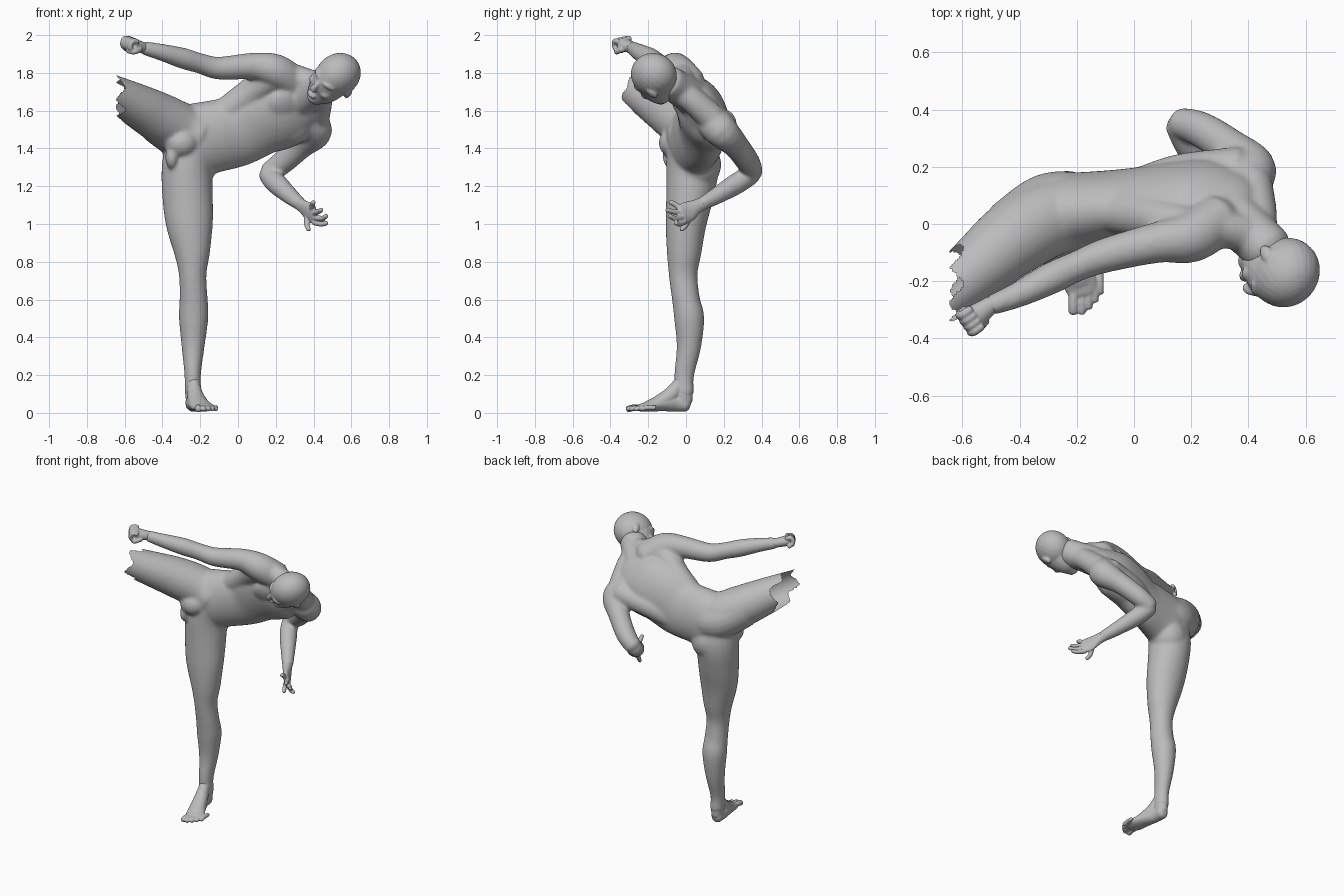
import bpy, bmesh, math
from mathutils import Vector, Matrix

cube = bpy.data.objects.get("Cube")
if cube:
    bpy.data.objects.remove(cube, do_unlink=True)

grey = bpy.data.materials.new("plain grey")
grey.use_nodes = True
grey.diffuse_color = (0.5, 0.5, 0.5, 1)
grey.node_tree.nodes["Principled BSDF"].inputs["Base Color"].default_value = (0.5, 0.5, 0.5, 1)


def spline(rows, steps=5):
    """Catmull-Rom through rows of (x, y, z, half width, half depth)."""
    r = [Vector(p if len(p) == 5 else (*p, p[3])) for p in rows]
    r = [2 * r[0] - r[1]] + r + [2 * r[-1] - r[-2]]
    out = []
    for i in range(1, len(r) - 2):
        p0, p1, p2, p3 = r[i - 1:i + 3]
        for k in range(steps):
            t = k / steps
            out.append(0.5 * (2 * p1 + (p2 - p0) * t + (2 * p0 - 5 * p1 + 4 * p2 - p3) * t * t
                              + (3 * p1 - p0 - 3 * p2 + p3) * t ** 3))
    return out + [r[-2]]


def limb(bm, rows, side=(1, 0, 0), side_end=None, n=20):
    """Loft ellipses along a path, with rounded closed ends."""
    pts = spline(rows)
    s0, s1 = Vector(side), Vector(side_end or side)
    pos = [Vector(p[:3]) for p in pts]
    last = len(pts) - 1
    frames = []
    for i, p in enumerate(pts):
        tan = (pos[min(i + 1, last)] - pos[max(i - 1, 0)]).normalized()
        frames.append((pos[i], tan, s0.lerp(s1, i / last), p[3], p[4]))
    c, tan, s, a, b = frames[0]
    head = (c - tan * 0.42 * min(a, b), tan, s, a * 0.7, b * 0.7)
    pole0 = c - tan * 0.6 * min(a, b)
    c, tan, s, a, b = frames[-1]
    tail = (c + tan * 0.42 * min(a, b), tan, s, a * 0.7, b * 0.7)
    pole1 = c + tan * 0.6 * min(a, b)
    rings = []
    for c, tan, s, a, b in [head] + frames + [tail]:
        u = (s - tan * s.dot(tan)).normalized()
        v = tan.cross(u)
        rings.append([bm.verts.new(c + u * a * math.cos(2 * math.pi * k / n)
                                   + v * b * math.sin(2 * math.pi * k / n)) for k in range(n)])
    for r, q in zip(rings, rings[1:]):
        for k in range(n):
            bm.faces.new((r[k], r[(k + 1) % n], q[(k + 1) % n], q[k]))
    first, end = bm.verts.new(pole0), bm.verts.new(pole1)
    for k in range(n):
        bm.faces.new((first, rings[0][(k + 1) % n], rings[0][k]))
        bm.faces.new((end, rings[-1][k], rings[-1][(k + 1) % n]))


def blob(bm, c, r, axes=None):
    """Ellipsoid with radii r along the given axes."""
    rot = Matrix(axes).transposed().to_4x4() if axes else Matrix()
    bmesh.ops.create_uvsphere(bm, u_segments=24, v_segments=16, radius=1,
                              matrix=Matrix.Translation(c) @ rot @ Matrix.Diagonal((*r, 1)))


def finish(bm, name, voxel, rounds):
    """Fuse the overlapping volumes into one smooth skin."""
    bmesh.ops.recalc_face_normals(bm, faces=bm.faces)
    me = bpy.data.meshes.new(name)
    bm.to_mesh(me)
    bm.free()
    ob = bpy.data.objects.new(name, me)
    bpy.context.collection.objects.link(ob)
    rm = ob.modifiers.new("fuse", 'REMESH')
    rm.mode, rm.voxel_size, rm.use_smooth_shade = 'VOXEL', voxel, True
    sm = ob.modifiers.new("soften", 'SMOOTH')
    sm.factor, sm.iterations = 0.5, rounds
    ev = ob.evaluated_get(bpy.context.evaluated_depsgraph_get())
    fused = bpy.data.meshes.new_from_object(ev)
    ob.modifiers.clear()
    ob.data = fused
    fused.name = name
    fused.materials.clear()
    fused.materials.append(grey)
    for p in fused.polygons:
        p.use_smooth = True
        p.material_index = 0
    return ob


# --- body: torso, standing leg, raised thigh, arms, neck ---
bm = bmesh.new()
limb(bm, [(-.32, .03, 1.43, .12, .1), (-.24, .04, 1.44, .19, .135), (-.12, .06, 1.465, .192, .125),
          (0, .08, 1.493, .19, .113), (.12, .085, 1.558, .2, .124), (.24, .085, 1.60, .207, .128),
          (.33, .07, 1.64, .165, .1), (.38, .045, 1.665, .09, .08)],
     (.4, 0, -.92), (.3, .52, -.8), n=32)
chest = [Vector((.26, -.85, -.46)).normalized(), Vector((.28, .52, -.81)).normalized()]
chest.append(chest[0].cross(chest[1]))
for c in ((.245, -.018, 1.63), (.29, .062, 1.50)):          # pectorals
    blob(bm, c, (.045, .095, .095), chest)
limb(bm, [(-.06, .04, 1.60, .075), (.05, .025, 1.68, .08), (.14, -.005, 1.75, .082), (.22, -.03, 1.79, .08)])
limb(bm, [(0, .12, 1.415, .07), (.14, .165, 1.48, .075), (.26, .185, 1.51, .075), (.37, .185, 1.53, .085)])
limb(bm, [(-.2, .065, 1.45, .118), (-.3, .05, 1.47, .128), (-.42, -.035, 1.55, .126)], (0, 0, 1))  # buttocks
blob(bm, (-.235, .062, 1.315), (.122, .125, .13))
blob(bm, (-.3, -.065, 1.43), (.09, .08, .08))               # groin
blob(bm, (-.35, -.075, 1.355), (.035, .05, .065))
limb(bm, [(-.25, .03, 1.42, .13, .13), (-.27, .035, 1.3, .134, .14), (-.267, .02, 1.15, .134, .126),
          (-.257, 0, 1.0, .125, .108), (-.243, -.01, .85, .096, .092), (-.24, -.015, .73, .073, .076),
          (-.235, 0, .6, .075, .074), (-.235, .017, .5, .078, .08), (-.238, .015, .35, .061, .065),
          (-.24, -.01, .2, .044, .053), (-.238, -.01, .1, .045, .052)], n=24)
limb(bm, [(-.2, .03, 1.46, .13), (-.3, .02, 1.505, .136), (-.42, -.05, 1.565, .133),
          (-.53, -.14, 1.625, .117), (-.64, -.23, 1.682, .1), (-.71, -.285, 1.715, .092)], (0, 0, 1), n=24)
limb(bm, [(.34, .12, 1.57, .09), (.41, .185, 1.495, .09), (.335, .265, 1.415, .069),
          (.235, .33, 1.325, .063), (.16, .355, 1.27, .054)])
limb(bm, [(.156, .352, 1.264, .051), (.203, .27, 1.215, .057), (.28, .155, 1.145, .045),
          (.33, .08, 1.105, .036)])
limb(bm, [(.30, .02, 1.74, .09), (.2, -.045, 1.81, .09), (.08, -.065, 1.835, .072), (-.1, -.11, 1.825, .061),
          (-.2, -.148, 1.85, .054), (-.29, -.19, 1.877, .056), (-.4, -.245, 1.908, .046),
          (-.5, -.285, 1.932, .036)], (0, 0, 1))
limb(bm, [(.30, .06, 1.65, .1), (.385, -.01, 1.70, .092), (.475, -.095, 1.755, .088)])
limb(bm, [(.42, -.045, 1.735, .07), (.34, -.02, 1.765, .068), (.23, -.01, 1.8, .07)])   # trapezius
limb(bm, [(.43, -.05, 1.715, .07), (.43, .04, 1.65, .07), (.41, .14, 1.56, .075)])
body = finish(bm, "body", .008, 20)

# raised thigh ends in a torn open rim
bm = bmesh.new()
bm.from_mesh(body.data)
torn = []
for v in bm.verts:
    ang = math.atan2(v.co.z - 1.68, v.co.y + .22)
    if v.co.x < -.625 + .022 * math.sin(5 * ang + .6):
        torn.append(v)
bmesh.ops.delete(bm, geom=torn, context='VERTS')
bm.to_mesh(body.data)
bm.free()

# --- head, laid out on forward, left and up directions ---
F = Vector((-.75, -.57, -.3)).normalized()
L = Vector((.5, -.4, -.75))
L = (L - F * L.dot(F)).normalized()
U = F.cross(L)
C = Vector((.53, -.17, 1.79))


def at(f, l, u):
    return C + F * f + L * l + U * u


def face(rows):
    return [(*at(*r[:3]), *r[3:]) for r in rows]


bm = bmesh.new()
blob(bm, C, (.126, .11, .122), (F, L, U))
limb(bm, face([(.02, 0, 0, .102, .108), (.045, 0, -.055, .097, .104), (.078, 0, -.108, .08, .08),
               (.118, 0, -.148, .043, .038)]), L)
limb(bm, face([(.122, 0, .0, .013, .015), (.15, 0, -.034, .016, .017), (.157, 0, -.052, .022, .017)]), L)
limb(bm, face([(.144, -.022, -.098, .011), (.152, 0, -.096, .014), (.144, .022, -.098, .011)]), U)   # mouth
for s in (-1, 1):
    limb(bm, face([(.119, s * .018, .012, .014), (.114, s * .045, .016, .014), (.094, s * .07, .01, .012)]), U)
    blob(bm, at(.1, s * .048, -.052), (.034, .034, .03), (F, L, U))      # cheek
    blob(bm, at(.112, s * .038, -.016), (.014, .016, .011), (F, L, U))   # eye
    blob(bm, at(-.005, s * .108, -.035), (.022, .013, .036), (F, L, U))  # ear
finish(bm, "head", .006, 4)

# --- standing foot with five toes ---
bm = bmesh.new()
limb(bm, [(-.239, -.011, .19, .035, .043), (-.238, -.014, .12, .041, .05), (-.238, -.016, .06, .038, .05)])
limb(bm, [(-.237, -.025, .17, .031), (-.228, -.075, .1, .042), (-.212, -.14, .058, .05, .038),
          (-.19, -.21, .035, .052, .025)])
limb(bm, [(-.24, .004, .046, .037, .04), (-.235, -.06, .055, .043, .048), (-.212, -.14, .046, .053, .038),
          (-.187, -.21, .032, .06, .026), (-.18, -.245, .027, .05, .02)])
for x, y, r in ((-.212, -.308, .018), (-.182, -.31, .014), (-.158, -.292, .014),
                (-.136, -.268, .013), (-.118, -.24, .013)):
    limb(bm, [(x, y + .075, .028, r), (x, y + .03, .027, r), (x, y, .02, r)], n=12)
finish(bm, "left_foot", .005, 4)

# --- open left hand ---
bm = bmesh.new()
limb(bm, [(.315, .105, 1.115, .034, .033), (.345, .055, 1.092, .039, .029), (.375, .01, 1.065, .055, .023),
          (.4, -.025, 1.05, .052, .02)], (-.25, .1, .95))
for base, mid, tip in (((.40, -.01, 1.01), (.44, -.035, 1.0), (.47, -.055, 1.005)),
                       ((.41, -.025, 1.033), (.447, -.06, 1.03), (.468, -.088, 1.043)),
                       ((.405, -.035, 1.06), (.428, -.075, 1.067), (.442, -.1, 1.075)),
                       ((.39, -.035, 1.085), (.395, -.065, 1.108), (.4, -.085, 1.115)),
                       ((.365, .02, 1.04), (.365, 0, .995), (.375, -.025, .97))):
    limb(bm, [(*base, .0155), (*mid, .014), (*tip, .012)], (.3, .9, .2), n=12)
finish(bm, "left_hand", .0045, 2)

# --- right fist ---
bm = bmesh.new()
d = Vector((-.78, -.58, .2)).normalized()
s = Vector((-.55, .8, .2))
s = (s - d * s.dot(d)).normalized()
w = d.cross(s) if d.cross(s).z > 0 else s.cross(d)
P = Vector((-.55, -.32, 1.946))
limb(bm, [(*(P - d * .07), .031, .029), (*(P - d * .03), .037, .032), (*(P + d * .015), .046, .033)], s)
for i in range(4):
    k = P + s * (i - 1.5) * .024
    limb(bm, [(*(k + d * .012 + w * .026), .015), (*(k + d * .045 + w * .018), .0155),
              (*(k + d * .046 - w * .014), .0145), (*(k + d * .015 - w * .034), .013)], s, n=12)
limb(bm, [(*(P - d * .02 - s * .035 - w * .01), .016), (*(P + d * .02 - s * .045 - w * .03), .015),
          (*(P + d * .04 - s * .012 - w * .036), .013)], w, n=12)
finish(bm, "right_fist", .0045, 2)
